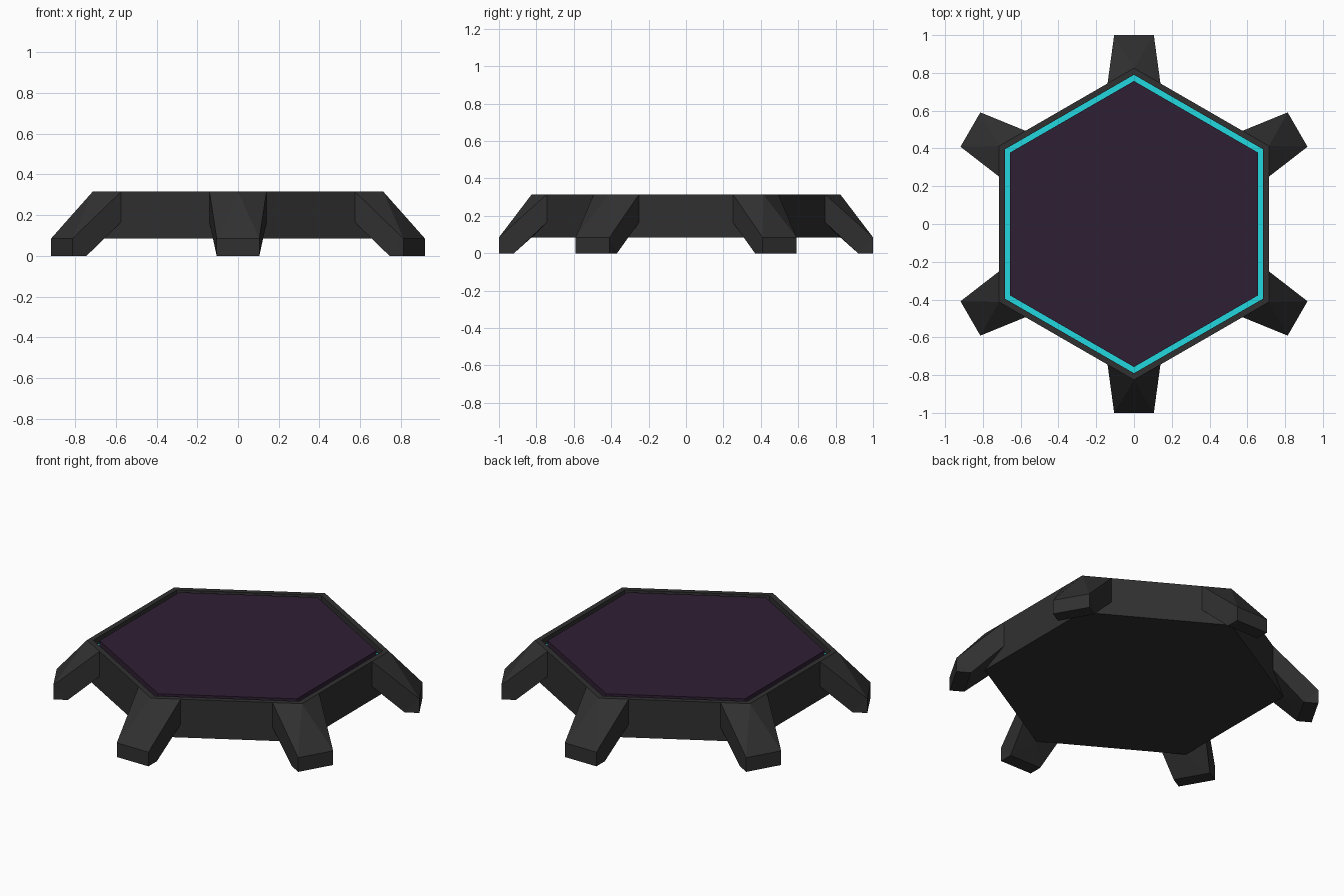
import bpy
from math import sin, cos, radians, sqrt

if "Cube" in bpy.data.objects:
    bpy.data.objects.remove(bpy.data.objects["Cube"])

R, TOP, LOW = 0.825, 0.315, 0.085        # hexagon corner radius, body top and underside
RIM, PANEL, FLOOR = 0.79, 0.757, 0.275   # groove radii and groove floor height


def material(name, rgb):
    m = bpy.data.materials.new(name)
    m.diffuse_color = (*rgb, 1)
    m.use_nodes = True
    m.node_tree.nodes["Principled BSDF"].inputs["Base Color"].default_value = m.diffuse_color
    return m


def build(name, verts, faces, mat):
    me = bpy.data.meshes.new(name)
    me.from_pydata(verts, [], faces)
    me.materials.append(mat)
    ob = bpy.data.objects.new(name, me)
    bpy.context.collection.objects.link(ob)
    return ob


def hex_rings(name, rings, mat, cap_first=False, cap_last=False):
    """Skin a list of (radius, z) hexagon rings, corners pointing along y."""
    verts = [(r * cos(radians(30 + 60 * k)), r * sin(radians(30 + 60 * k)), z)
             for r, z in rings for k in range(6)]
    faces = [(6 * i + k, 6 * i + (k + 1) % 6, 6 * i + 6 + (k + 1) % 6, 6 * i + 6 + k)
             for i in range(len(rings) - 1) for k in range(6)]
    if cap_first:
        faces.append(tuple(range(5, -1, -1)))
    if cap_last:
        n = 6 * (len(rings) - 1)
        faces.append(tuple(range(n, n + 6)))
    return build(name, verts, faces, mat)


dark = material("dark_shell", (0.03, 0.03, 0.03))
cyan = material("cyan_glow", (0.016, 0.68, 0.74))
purple = material("purple_panel", (0.028, 0.014, 0.034))

# Body shell, glowing strip in the groove, raised centre panel
hex_rings("body", [(R, LOW), (R, TOP), (RIM, TOP), (RIM, FLOOR)], dark, cap_first=True)
hex_rings("light_strip", [(RIM, FLOOR), (PANEL, FLOOR)], cyan)
hex_rings("top_panel", [(PANEL, FLOOR), (PANEL, TOP)], purple, cap_last=True)

# Legs wrap each corner: root follows the two hexagon sides, foot is a tapered block
W, F = 0.14, 0.105
root = R - W / sqrt(3)
leg = [(R, 0, TOP), (R, 0, LOW)]          # 0, 1: on the corner
for s in (1, -1):                         # 2-6 left, 7-11 right
    leg += [(root, s * W, TOP), (root, s * W, 0.165),
            (1, s * F, LOW), (1, s * F, 0), (0.92, s * F, 0)]
leg_faces = [(4, 5, 10, 9), (5, 6, 11, 10), (0, 4, 9), (1, 11, 6),
             (0, 2, 4), (0, 9, 7), (1, 6, 3), (1, 8, 11),
             (2, 3, 6, 4), (4, 6, 5), (7, 9, 11, 8), (9, 10, 11)]
# Flip to face outward
leg_faces = [(f[::-1] if f in ((4, 5, 10, 9), (5, 6, 11, 10), (0, 4, 9)) else f)
             for f in leg_faces]
leg_faces = [(f[::-1] if f in ((9, 4, 0), (0, 2, 4), (0, 9, 7)) else f) for f in leg_faces]
for k in range(6):
    a = radians(30 + 60 * k)
    verts = [(x * cos(a) - y * sin(a), x * sin(a) + y * cos(a), z) for x, y, z in leg]
    ob = build(f"leg_{k + 1}", verts, leg_faces, dark)
    # Make normals consistent
    import bmesh
    bm = bmesh.new()
    bm.from_mesh(ob.data)
    bmesh.ops.recalc_face_normals(bm, faces=bm.faces)
    bm.to_mesh(ob.data)
    bm.free()
